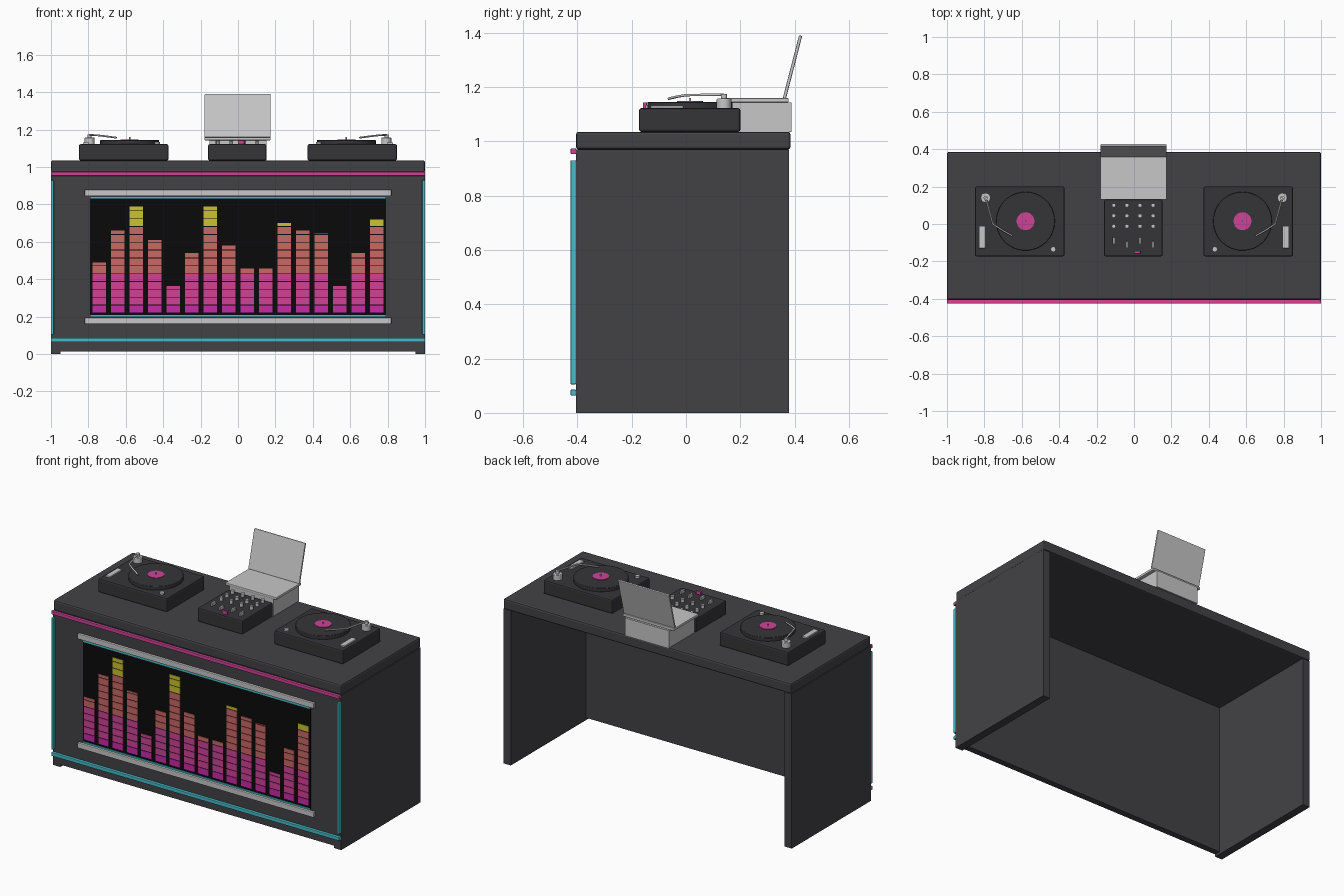
import bpy, bmesh, math
from mathutils import Vector

cube = bpy.data.objects.get("Cube")
if cube:
    bpy.data.objects.remove(cube, do_unlink=True)


def material(name, r, g, b):
    m = bpy.data.materials.new(name)
    m.use_nodes = True
    m.diffuse_color = (r, g, b, 1)
    m.node_tree.nodes["Principled BSDF"].inputs["Base Color"].default_value = (r, g, b, 1)
    return m


COUNTER = material("charcoal", 0.055, 0.053, 0.06)
DECK = material("dark grey", 0.036, 0.035, 0.039)
BLACK = material("black", 0.003, 0.003, 0.003)
SILVER = material("silver", 0.57, 0.57, 0.58)
PINK = material("pink", 0.62, 0.055, 0.31)
MAGENTA = material("magenta", 0.6, 0.021, 0.4)
SALMON = material("salmon", 0.58, 0.14, 0.13)
YELLOW = material("yellow", 0.6, 0.54, 0.03)
TEAL = material("teal", 0.06, 0.5, 0.58)


def finish(name, bm, mats, bevel=0, smooth=False):
    bmesh.ops.recalc_face_normals(bm, faces=bm.faces)
    mesh = bpy.data.meshes.new(name)
    bm.to_mesh(mesh)
    bm.free()
    ob = bpy.data.objects.new(name, mesh)
    bpy.context.collection.objects.link(ob)
    for m in mats:
        mesh.materials.append(m)
    if bevel:
        mod = ob.modifiers.new("bevel", "BEVEL")
        mod.width, mod.segments = bevel, 2
    if smooth:
        bpy.ops.object.select_all(action="DESELECT")
        ob.select_set(True)
        bpy.context.view_layer.objects.active = ob
        bpy.ops.object.shade_smooth_by_angle(angle=math.radians(35))
    return ob


def add_box(bm, x, y, z, index=0):
    """Add a box spanning three (low, high) ranges."""
    verts = bmesh.ops.create_cube(bm, size=1)["verts"]
    for v in verts:
        v.co = Vector([(a + b) / 2 + c * (b - a) for (a, b), c in zip((x, y, z), v.co)])
    for f in {f for v in verts for f in v.link_faces}:
        f.material_index = index


def box(name, x, y, z, mat, bevel=0):
    bm = bmesh.new()
    add_box(bm, x, y, z)
    return finish(name, bm, [mat], bevel)


def disc(name, x, y, z, radius, mat, sides=32, bevel=0):
    bm = bmesh.new()
    bmesh.ops.create_cone(bm, cap_ends=True, segments=sides, radius1=radius,
                          radius2=radius, depth=z[1] - z[0])
    bmesh.ops.translate(bm, verts=bm.verts, vec=(x, y, sum(z) / 2))
    return finish(name, bm, [mat], bevel, True)


def span(a, b):
    return (min(a, b), max(a, b))


# Booth: open-backed counter
FRONT = -0.405
box("counter_top", (-1, 1), (FRONT, 0.385), (0.97, 1.035), COUNTER, 0.01)
box("front_panel", (-0.95, 0.95), (FRONT, -0.365), (0.015, 0.97), COUNTER)
for side, s in (("left", 1), ("right", -1)):
    box(side + "_side_panel", span(s * 0.95, s), (FRONT, 0.38), (0, 0.97), COUNTER)
    box(side + "_light_strip", span(s * 0.985, s), (-0.425, FRONT), (0.105, 0.93), TEAL, 0.003)

# Glowing trim
box("upper_light_strip", (-1, 1), (-0.425, FRONT), (0.953, 0.974), PINK, 0.003)
box("lower_light_strip", (-1, 1), (-0.425, FRONT), (0.064, 0.086), TEAL, 0.003)

# Screen and rails
box("screen", (-0.79, 0.79), (-0.41, FRONT), (0.2, 0.84), BLACK)
for label, z in (("lower", 0.178), ("upper", 0.862)):
    box(label + "_screen_rail", (-0.82, 0.82), (-0.423, FRONT), (z - 0.017, z + 0.017), SILVER, 0.004)
for label, z in (("lower", 0.203), ("upper", 0.837)):
    box(label + "_screen_line", (-0.79, 0.79), (-0.414, FRONT), (z - 0.005, z + 0.005), TEAL)

# Equalizer bars: stacked segments coloured by height
tops = [0.49, 0.66, 0.79, 0.61, 0.365, 0.54, 0.79, 0.58,
        0.457, 0.457, 0.7, 0.66, 0.645, 0.365, 0.54, 0.72]
bm = bmesh.new()
for i, top in enumerate(tops):
    x, z, pitch = -0.743 + i * 0.099, 0.22, 0.042
    while z < top:
        level = 0 if z < 0.26 else 1 if z < 0.42 else 2 if z < 0.675 else 3
        add_box(bm, (x - 0.036, x + 0.036), (-0.413, -0.409),
                (z + 0.002, min(z + pitch - 0.002, top)), level)
        z += pitch
finish("equalizer_bars", bm, [MAGENTA, PINK, SALMON, YELLOW])


def tonearm(name, s):
    curve = bpy.data.curves.new(name, "CURVE")
    curve.dimensions = "3D"
    curve.bevel_depth, curve.bevel_resolution = 0.005, 1
    curve.use_fill_caps = True
    path = [(0.793, 0.14, 1.172), (0.755, 0.0, 1.17), (0.71, -0.03, 1.165), (0.65, -0.064, 1.157)]
    spline = curve.splines.new("POLY")
    spline.points.add(len(path) - 1)
    for p, (x, y, z) in zip(spline.points, path):
        p.co = (s * x, y, z, 1)
    curve.materials.append(SILVER)
    ob = bpy.data.objects.new(name, curve)
    bpy.context.collection.objects.link(ob)


# Two mirrored turntables
for side, s in (("left", 1), ("right", -1)):
    n = side + "_turntable_"
    box(n + "body", span(s * 0.372, s * 0.85), (-0.173, 0.2), (1.035, 1.122), DECK, 0.008)
    disc(n + "record", s * 0.58, 0.015, (1.12, 1.145), 0.157, DECK, 48, 0.003)
    disc(n + "label", s * 0.58, 0.015, (1.143, 1.148), 0.048, PINK, 24)
    disc(n + "spindle", s * 0.58, 0.015, (1.145, 1.16), 0.004, SILVER, 12)
    disc(n + "arm_base", s * 0.793, 0.14, (1.12, 1.157), 0.027, SILVER, 20, 0.003)
    disc(n + "arm_pivot", s * 0.793, 0.14, (1.155, 1.175), 0.011, SILVER, 16)
    tonearm(n + "arm", s)
    box(n + "pitch_slider", span(s * 0.797, s * 0.83), (-0.13, -0.01), (1.12, 1.131), SILVER, 0.002)
    disc(n + "button", s * 0.432, -0.135, (1.12, 1.133), 0.014, SILVER, 16)

# Mixer with knobs and faders
box("mixer_body", (-0.16, 0.152), (-0.173, 0.13), (1.035, 1.122), DECK, 0.008)
for col in range(4):
    x = -0.108 + col * 0.07
    for row in range(3):
        disc("mixer_knob", x, 0.1 - row * 0.056, (1.12, 1.142), 0.011, SILVER, 12)
    y = -0.09 - 0.02 * (col % 2)
    box("mixer_fader", (x - 0.006, x + 0.006), (y - 0.018, y + 0.018), (1.12, 1.14), SILVER, 0.002)
box("mixer_crossfader", (0, 0.034), (-0.158, -0.144), (1.12, 1.143), PINK, 0.002)

# Laptop on its stand
box("laptop_stand", (-0.153, 0.153), (0.135, 0.388), (1.035, 1.143), SILVER)
box("laptop_base", (-0.18, 0.175), (0.13, 0.378), (1.143, 1.159), SILVER, 0.004)
lid = box("laptop_lid", (-0.18, 0.175), (-0.006, 0.006), (0, 0.24), SILVER, 0.004)
lid.location = (0, 0.362, 1.157)
lid.rotation_euler.x = math.radians(-14.5)
